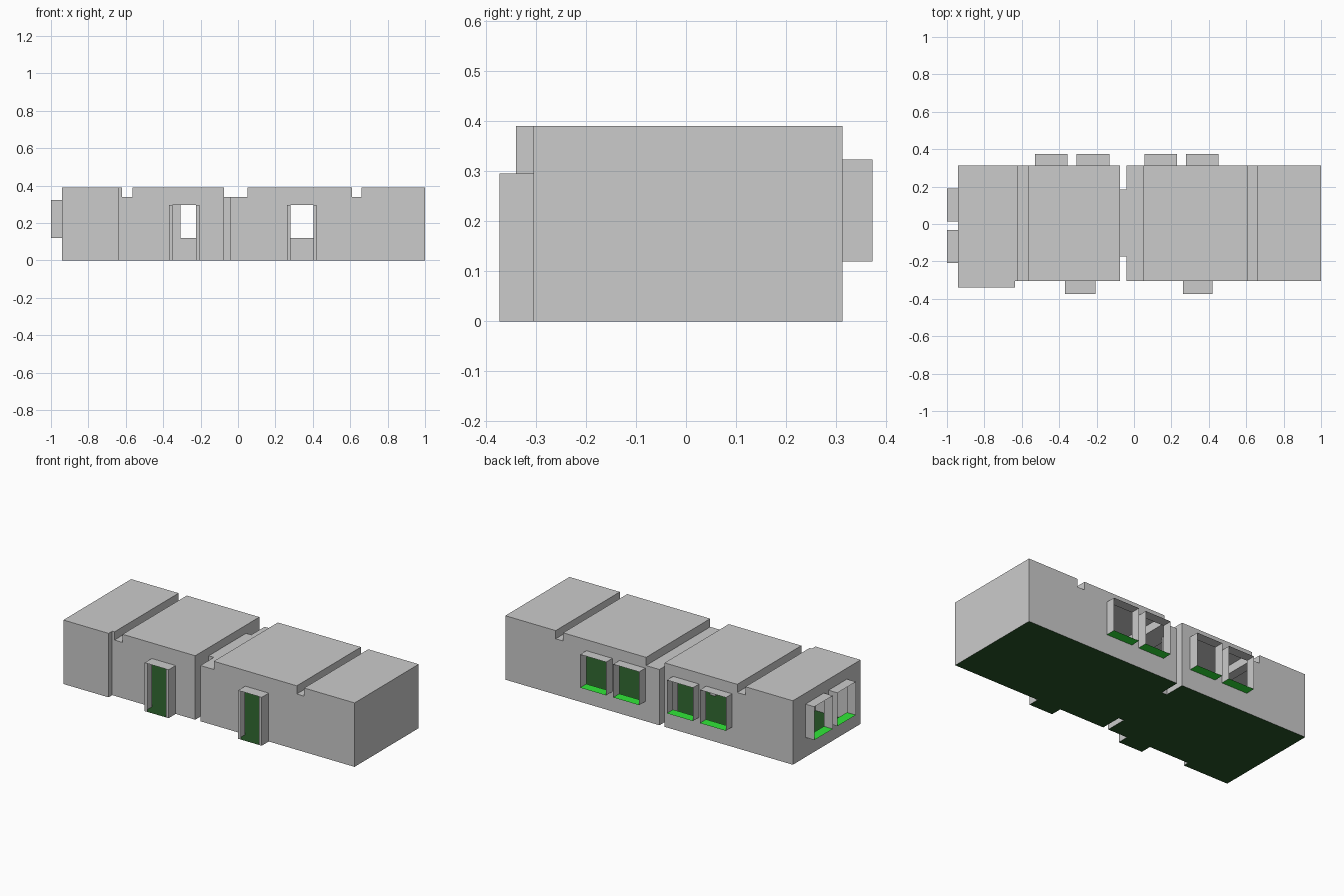
import bpy, bmesh

if "Cube" in bpy.data.objects:
    bpy.data.objects.remove(bpy.data.objects["Cube"])

Y0, Y1, YE = -0.305, 0.313, 0.373      # front wall, back wall, outer end of openings
HI, LO = 0.39, 0.34                    # ceiling and beam heights

# Room volumes: (x0, x1, y0, y1, z0, z1)
volumes = [
    (-0.94, -0.635, -0.34, Y1, 0, HI),     # end room, slightly wider
    (-0.635, -0.62, Y0, Y1, 0, HI),
    (-0.62, -0.565, Y0, Y1, 0, LO),        # under beam
    (-0.565, -0.075, Y0, Y1, 0, HI),       # second room
    (-0.075, -0.04, -0.175, 0.185, 0, LO),  # passage
    (-0.04, 0.05, Y0, Y1, 0, LO),
    (0.05, 0.61, Y0, Y1, 0, HI),           # third room
    (0.61, 0.66, Y0, Y1, 0, LO),           # under beam
    (0.66, 1.0, Y0, Y1, 0, HI),            # last room
]
# Window and door tunnels
volumes += [(x, x + 0.175, Y1, YE, 0.12, 0.323) for x in (-0.53, -0.307, 0.055, 0.278)]
volumes += [(-1.0, -0.94, y, y + 0.177, 0.12, 0.323) for y in (-0.208, 0.014)]
doors = [(-0.368, -0.207), (0.262, 0.421)]
volumes += [(a, b, -YE, Y0, 0, 0.295) for a, b in doors]


def material(name, colour):
    m = bpy.data.materials.new(name)
    m.diffuse_color = colour
    m.use_nodes = True
    m.node_tree.nodes["Principled BSDF"].inputs["Base Color"].default_value = m.diffuse_color
    return m


def make_object(name, bm, mat=None):
    bmesh.ops.remove_doubles(bm, verts=bm.verts, dist=1e-5)
    bmesh.ops.dissolve_limit(bm, angle_limit=0.01, verts=bm.verts, edges=bm.edges)
    me = bpy.data.meshes.new(name)
    bm.to_mesh(me)
    bm.free()
    ob = bpy.data.objects.new(name, me)
    bpy.context.collection.objects.link(ob)
    if mat:
        me.materials.append(mat)
    return ob


# Shell of the merged volumes, found on a grid of all their planes
planes = [sorted({v[i] for b in volumes for v in [b] for i in (2 * a, 2 * a + 1)}) for a in range(3)]
cells = set()
for b in volumes:
    r = [range(planes[a].index(b[2 * a]), planes[a].index(b[2 * a + 1])) for a in range(3)]
    cells |= {(i, j, k) for i in r[0] for j in r[1] for k in r[2]}

walls, floor, sills = bmesh.new(), bmesh.new(), bmesh.new()
for c in cells:
    for a in range(3):
        for s in (0, 1):
            n = list(c)
            n[a] += 2 * s - 1
            if tuple(n) in cells:
                continue
            p = planes[a][c[a] + s]
            # Outer ends of windows and doors stay open
            if (a == 1 and abs(p) == YE) or (a == 0 and p == -1.0):
                continue
            u, w = (a + 1) % 3, (a + 2) % 3
            quad = []
            for du, dw in ((0, 0), (1, 0), (1, 1), (0, 1)):
                co = [0, 0, 0]
                co[a], co[u], co[w] = p, planes[u][c[u] + du], planes[w][c[w] + dw]
                quad.append(co)
            if s == 0:
                quad.reverse()
            part = walls
            if a == 2 and s == 0:
                part = floor if p == 0 else sills
            part.faces.new([part.verts.new(co) for co in quad])

make_object("walls_and_ceiling", walls)
make_object("floor", floor, material("dark_green", (0.02, 0.09, 0.02, 1)))
make_object("window_sills", sills, material("bright_green", (0.03, 0.8, 0.04, 1)))

# Narrow strips on the outer face of each doorway
strips = bmesh.new()
for a, b in doors:
    for x0, x1 in ((a, a + 0.018), (b - 0.018, b)):
        strips.faces.new([strips.verts.new(co) for co in (
            (x0, -YE, 0), (x1, -YE, 0), (x1, -YE, 0.295), (x0, -YE, 0.295))])
make_object("door_frame_strips", strips)
